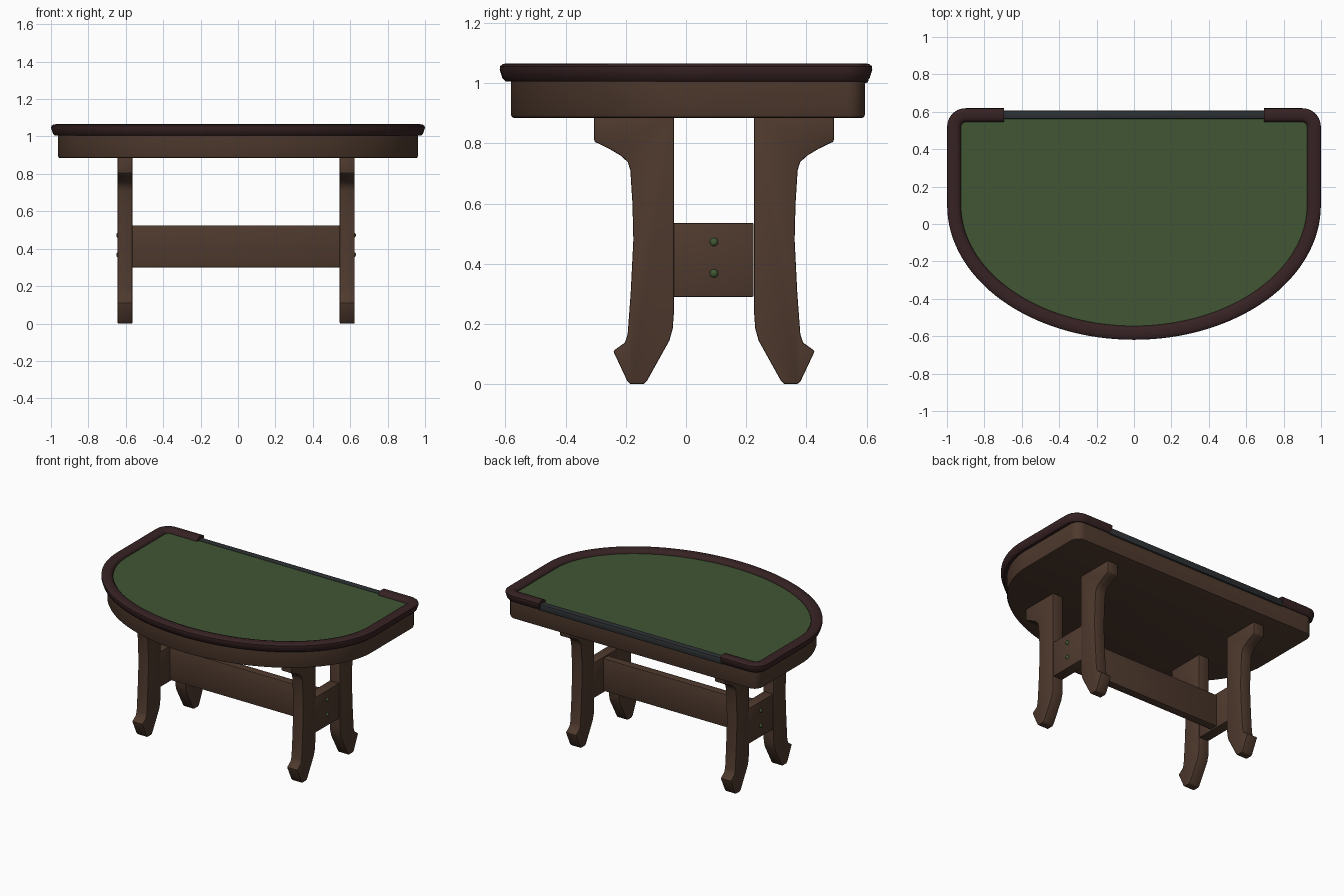
import bpy, bmesh, math
from mathutils import Vector

if "Cube" in bpy.data.objects:
    bpy.data.objects.remove(bpy.data.objects["Cube"])


def material(name, rgb):
    m = bpy.data.materials.new(name)
    m.diffuse_color = (*rgb, 1)
    m.use_nodes = True
    m.node_tree.nodes["Principled BSDF"].inputs["Base Color"].default_value = m.diffuse_color
    return m


WOOD = material("brown wood", (0.078, 0.042, 0.027))
RAIL = material("dark leather", (0.038, 0.016, 0.017))
FELT = material("green felt", (0.052, 0.094, 0.034))
TRIM = material("dark grey trim", (0.026, 0.030, 0.033))


def finish(name, bm, mat, bevel=0.0):
    bmesh.ops.recalc_face_normals(bm, faces=bm.faces)
    if bevel:
        edges = [e for e in bm.edges if e.calc_face_angle(0) > math.radians(40)]
        bmesh.ops.bevel(bm, geom=edges, offset=bevel, segments=2,
                        affect='EDGES', profile=0.5, clamp_overlap=True)
    me = bpy.data.meshes.new(name)
    bm.to_mesh(me)
    bm.free()
    me.materials.append(mat)
    ob = bpy.data.objects.new(name, me)
    bpy.context.collection.objects.link(ob)
    bpy.ops.object.select_all(action='DESELECT')
    ob.select_set(True)
    bpy.context.view_layer.objects.active = ob
    bpy.ops.object.shade_smooth_by_angle(angle=math.radians(35))
    return ob


def loft(name, rings, mat, bevel=0.0):
    """Skin closed rings one after another and cap both ends."""
    bm = bmesh.new()
    rows = [[bm.verts.new(p) for p in r] for r in rings]
    n = len(rows[0])
    for a, b in zip(rows, rows[1:]):
        for i in range(n):
            j = (i + 1) % n
            bm.faces.new((a[i], a[j], b[j], b[i]))
    bm.faces.new(rows[0])
    bm.faces.new(rows[-1])
    return finish(name, bm, mat, bevel)


def box(name, lo, hi, mat, bevel=0.004):
    ring = lambda z: [(lo[0], lo[1], z), (hi[0], lo[1], z),
                      (hi[0], hi[1], z), (lo[0], hi[1], z)]
    return loft(name, [ring(lo[2]), ring(hi[2])], mat, bevel)


# Outer edge of the table top: (point, outward normal), open at the back middle
END, BACK, R, CY = 0.695, 0.62, 0.1, 0.1
half = [(Vector((END, BACK)), Vector((0, 1)))]
for i in range(11):
    a = math.pi / 2 * (1 - i / 10)
    n = Vector((math.cos(a), math.sin(a)))
    half.append((Vector((1 - R, BACK - R)) + n * R, n))
B = BACK + CY
for i in range(33):
    a = -math.pi / 2 * i / 32
    half.append((Vector((math.cos(a), CY + B * math.sin(a))),
                 Vector((math.cos(a), math.sin(a) / B)).normalized()))
flip = lambda v: Vector((-v.x, v.y))
edge = half + [(flip(p), flip(n)) for p, n in reversed(half[:-1])]


def ring(inset, z, back=0.0):
    pts = [p - n * inset for p, n in edge]
    return [(p.x, p.y + (back if p.y > 0.3 else 0), z) for p in pts]


# Apron under the top
loft("table_apron", [ring(i, z, 0.013) for i, z in
     ((0.050, 0.884), (0.042, 0.887), (0.038, 0.896), (0.038, 1.008))], WOOD)

# Felt playing surface
loft("felt_surface", [ring(0.058, 1.0), ring(0.058, 1.042)], FELT)

# Padded rail swept around the edge
section = ((0.020, 1.006), (0.010, 1.016), (0.001, 1.045), (0.002, 1.056),
           (0.012, 1.064), (0.030, 1.066), (0.050, 1.066), (0.065, 1.061),
           (0.074, 1.050), (0.076, 1.036), (0.076, 1.006))
loft("padded_rail", [[(*(p - n * i), z) for i, z in section]
                     for p, n in edge], RAIL)

# Trim strip across the back between the rail ends
box("back_trim", (-0.71, 0.56, 1.0), (0.71, 0.607, 1.047), TRIM, 0.010)

# Shaped legs, mirrored front to back about the trestle centre
MID = 0.093
leg_profile = ((-0.040, 0.890), (-0.040, 0.240), (-0.044, 0.185),
               (-0.055, 0.145), (-0.130, 0.010), (-0.140, 0.000),
               (-0.185, 0.000), (-0.195, 0.010), (-0.242, 0.110),
               (-0.203, 0.138), (-0.194, 0.165), (-0.184, 0.300),
               (-0.175, 0.480), (-0.178, 0.600), (-0.185, 0.710),
               (-0.193, 0.737), (-0.215, 0.758), (-0.255, 0.782),
               (-0.305, 0.806), (-0.305, 0.890))
for side, x, s in (("left", -0.604, -1), ("right", 0.584, 1)):
    for end in ("front", "back"):
        prof = [(y if end == "front" else 2 * MID - y, z)
                for y, z in leg_profile]
        loft(f"{side}_{end}_leg", [[(x + dx, y, z) for y, z in prof]
                                   for dx in (-0.04, 0.04)], WOOD, 0.005)
    # Board joining the pair of legs
    xs = sorted((x - s * 0.036, x + s * 0.036))
    box(f"{side}_end_board", (xs[0], -0.045, 0.290),
        (xs[1], 0.225, 0.535), WOOD)
    # Bolt heads on the outside
    for k, z in enumerate((0.368, 0.472)):
        bm = bmesh.new()
        bmesh.ops.create_uvsphere(bm, u_segments=16, v_segments=10,
                                  radius=0.014)
        bmesh.ops.scale(bm, vec=(0.75, 1, 1), verts=bm.verts)
        bmesh.ops.translate(bm, vec=(x + s * 0.036, MID, z), verts=bm.verts)
        finish(f"{side}_bolt_{k + 1}", bm, FELT)

# Long stretcher between the two ends
box("stretcher", (-0.59, MID - 0.028, 0.300), (0.57, MID + 0.028, 0.525), WOOD)
